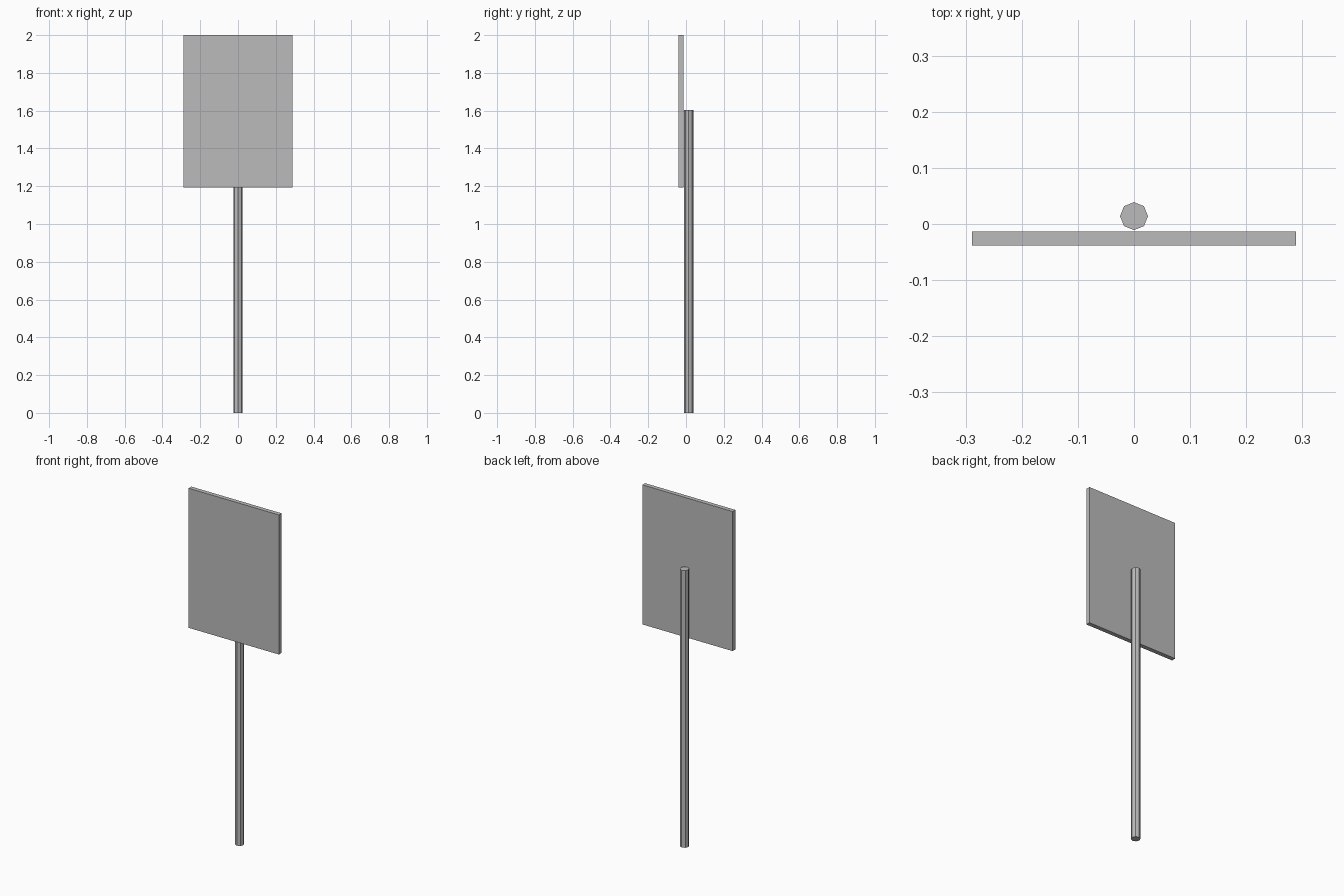
import bpy

# Remove the default cube
cube = bpy.data.objects.get("Cube")
if cube:
    bpy.data.objects.remove(cube, do_unlink=True)


def make_material(name, color):
    mat = bpy.data.materials.new(name)
    mat.use_nodes = True
    mat.diffuse_color = color
    mat.node_tree.nodes["Principled BSDF"].inputs["Base Color"].default_value = color
    return mat


def finish(name, mat):
    obj = bpy.context.object
    obj.name = obj.data.name = name
    obj.data.materials.append(mat)
    return obj


grey = make_material("plain grey", (0.5, 0.5, 0.5, 1))

# Octagonal pole standing behind the panel
pole_height = 1.603
bpy.ops.mesh.primitive_cylinder_add(
    vertices=8, radius=0.025, depth=pole_height,
    location=(0, 0.014, pole_height / 2))
finish("pole", grey)

# Flat rectangular panel, just clear of the pole's front
bottom, top = 1.193, 2.0
bpy.ops.mesh.primitive_cube_add(size=1, location=(0, -0.026, (bottom + top) / 2))
panel = finish("sign_panel", grey)
panel.scale = (0.577, 0.025, top - bottom)
bpy.ops.object.transform_apply(location=False, rotation=False, scale=True)
